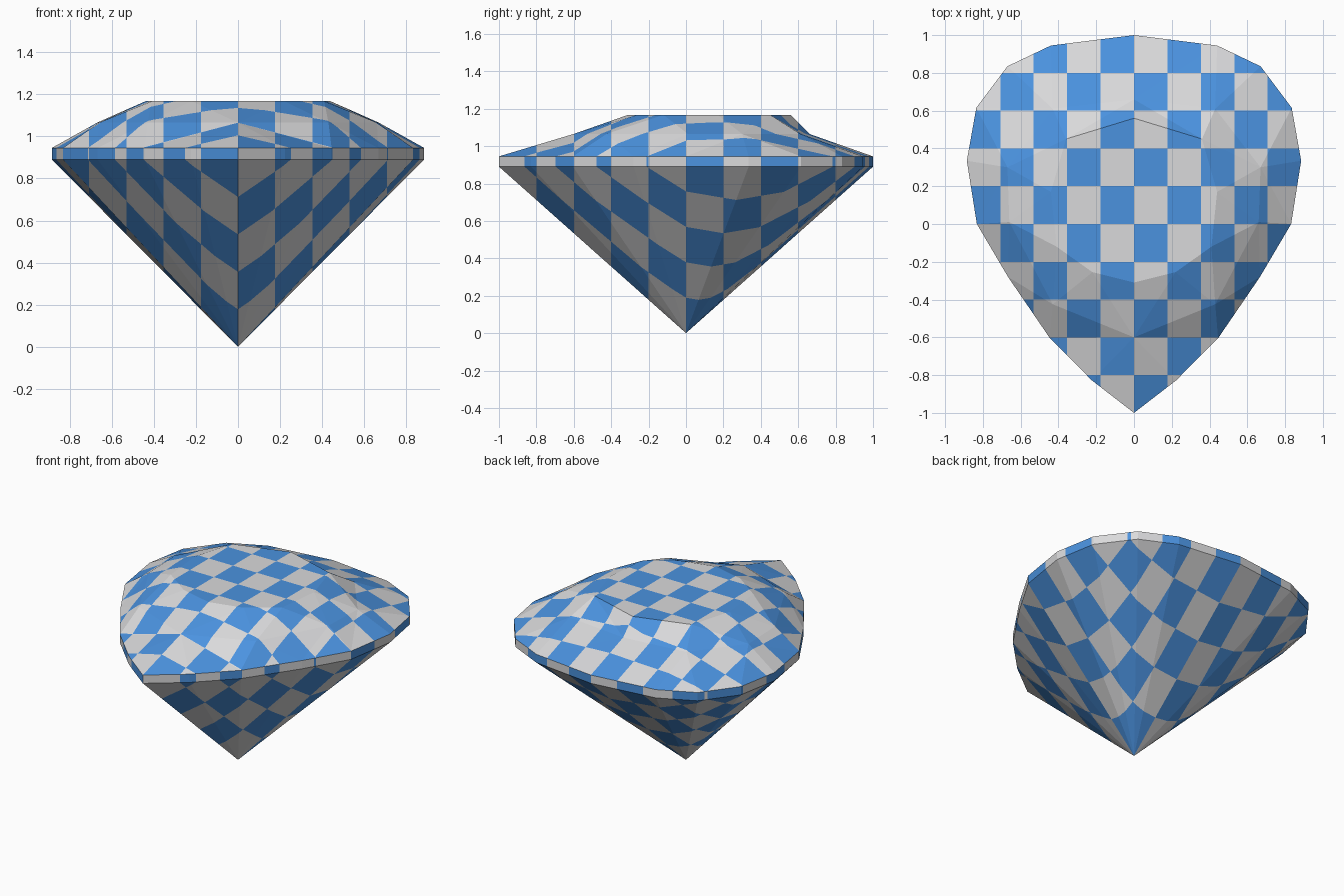
import bpy, bmesh, math
from mathutils import Vector
from mathutils.geometry import delaunay_2d_cdt

if "Cube" in bpy.data.objects:
    bpy.data.objects.remove(bpy.data.objects["Cube"])

CELL_X, CELL_Y = 0.177, 0.2          # checker cell size seen from above
GIRDLE_LOW, GIRDLE_TOP, MID_Z, TABLE_Z = 0.89, 0.945, 1.065, 1.167


def material(name, rgb):
    m = bpy.data.materials.new(name)
    m.diffuse_color = (*rgb, 1)
    m.use_nodes = True
    m.node_tree.nodes["Principled BSDF"].inputs["Base Color"].default_value = m.diffuse_color
    return m


MATS = [material("pale_grey", (0.70, 0.70, 0.71)),
        material("bright_blue", (0.07, 0.29, 0.74))]


def ring(half):
    """Mirror a back-to-front right-hand half outline into a full CCW ring."""
    full = half + [(-x, y) for x, y in reversed(half[1:-1])]
    return full[::-1]


# Pear-shaped outlines, right half from back to front
outline = ring([(0, 1), (0.44, 0.945), (0.67, 0.835), (0.835, 0.615), (0.885, 0.335),
                (0.832, 0), (0.667, -0.28), (0.445, -0.605), (0.223, -0.828), (0, -1)])
mid = ring([(0, 0.66), (0.43, 0.61), (0.67, 0.30), (0.66, 0.01), (0.43, -0.425), (0, -0.60)])
table = ring([(0, 0.56), (0.36, 0.45), (0.44, 0.17), (0.41, -0.12), (0.22, -0.255), (0, -0.31)])


def checkered(name, verts, faces, parity):
    """Cut the part along the checker lines and colour its cells alternately."""
    bm = bmesh.new()
    vs = [bm.verts.new(v) for v in verts]
    for f in faces:
        bm.faces.new([vs[i] for i in f])
    for k in range(-4, 5):
        for co, no in (((k * CELL_X, 0, 0), (1, 0, 0)), ((0, k * CELL_Y, 0), (0, 1, 0))):
            bmesh.ops.bisect_plane(bm, geom=bm.verts[:] + bm.edges[:] + bm.faces[:],
                                   dist=1e-5, plane_co=co, plane_no=no)
    for f in bm.faces:
        c = f.calc_center_median()
        i = math.floor(c.x / CELL_X) + math.floor(c.y / CELL_Y)
        f.material_index = int(i % 2 == parity)
    me = bpy.data.meshes.new(name)
    bm.to_mesh(me)
    bm.free()
    for m in MATS:
        me.materials.append(m)
    ob = bpy.data.objects.new(name, me)
    bpy.context.collection.objects.link(ob)
    return ob


# Crown: facets between outline, middle ring and flat table
pts, edges = [], []
for loop, z in ((outline, GIRDLE_TOP), (mid, MID_Z), (table, TABLE_Z)):
    s, n = len(pts), len(loop)
    pts += [(x, y, z) for x, y in loop]
    edges += [(s + i, s + (i + 1) % n) for i in range(n)]
out = delaunay_2d_cdt([Vector(p[:2]) for p in pts], edges, [], 0, 1e-6)
heights = [pts[o[0]][2] for o in out[3]]
crown_verts = [(v.x, v.y, z) for v, z in zip(out[0], heights)]
tris = []
for f in out[2]:
    a, b, c = (Vector(out[0][i]) for i in f)
    area = (b - a).x * (c - a).y - (b - a).y * (c - a).x
    if abs(area) > 1e-7:
        tris.append(list(f) if area > 0 else list(f)[::-1])
checkered("crown", crown_verts, tris, 1)

# Girdle: thin vertical band
n = len(outline)
low = [(x, y, GIRDLE_LOW) for x, y in outline]
high = [(x, y, GIRDLE_TOP) for x, y in outline]
checkered("girdle", low + high,
          [(i, (i + 1) % n, n + (i + 1) % n, n + i) for i in range(n)], 0)

# Pavilion: facets running down to the point
checkered("pavilion", low + [(0, 0, 0)],
          [((i + 1) % n, i, n) for i in range(n)], 0)
